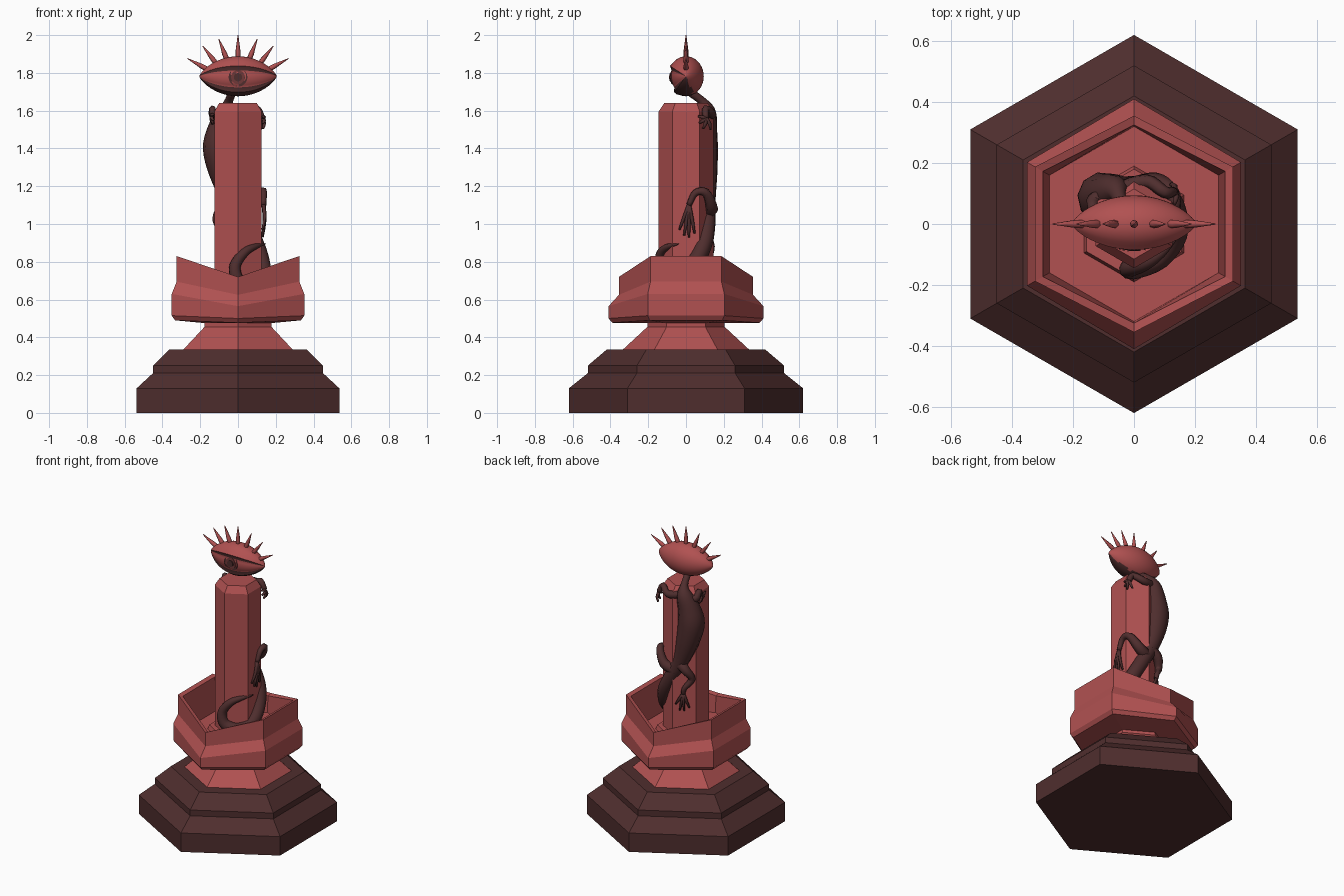
import bpy, bmesh, math
from mathutils import Vector

if "Cube" in bpy.data.objects:
    bpy.data.objects.remove(bpy.data.objects["Cube"])


def material(name, rgb):
    m = bpy.data.materials.new(name)
    m.diffuse_color = (*rgb, 1)
    m.use_nodes = True
    m.node_tree.nodes["Principled BSDF"].inputs["Base Color"].default_value = m.diffuse_color
    return m


RED = material("red_stone", (0.44, 0.083, 0.083))
DARK = material("dark_stone", (0.078, 0.027, 0.027))
IRIS = material("iris_brown", (0.16, 0.04, 0.04))


def finish(name, bm, mats, smooth=False):
    bmesh.ops.recalc_face_normals(bm, faces=bm.faces)
    me = bpy.data.meshes.new(name)
    bm.to_mesh(me)
    bm.free()
    for m in mats:
        me.materials.append(m)
    if smooth:
        for p in me.polygons:
            p.use_smooth = True
    ob = bpy.data.objects.new(name, me)
    bpy.context.collection.objects.link(ob)
    return ob


def bridge(bm, rings):
    for a, b in zip(rings, rings[1:]):
        n = len(a)
        for i in range(n):
            bm.faces.new((a[i], a[(i + 1) % n], b[(i + 1) % n], b[i]))


def hex_stack(name, levels, mat):
    """Six-sided loft; level = (r, z) or (r, z, side r, side z)."""
    bm = bmesh.new()
    rings = []
    for lv in levels:
        r, z, rs, zs = lv if len(lv) == 4 else lv * 2
        ring = []
        for k in range(6):
            a = math.radians(90 + 60 * k)
            rr, zz = (r, z) if k % 3 == 0 else (rs, zs)
            ring.append(bm.verts.new((rr * math.cos(a), rr * math.sin(a), zz)))
        rings.append(ring)
    bridge(bm, rings)
    bm.faces.new(rings[0])
    bm.faces.new(rings[-1])
    return finish(name, bm, [mat])


def tube(name, pts, mat=DARK, sides=8, steps=4):
    """Tapered tube along a smooth path; each point = (x, y, z, radius)."""
    P = [Vector(p) for p in pts]
    P = [2 * P[0] - P[1]] + P + [2 * P[-1] - P[-2]]
    path = []
    for i in range(1, len(P) - 2):
        a, b, c, d = P[i - 1:i + 3]
        for s in range(steps):
            t = s / steps
            path.append(0.5 * (2 * b + (c - a) * t + (2 * a - 5 * b + 4 * c - d) * t * t
                               + (3 * b - a - 3 * c + d) * t ** 3))
    path.append(P[-2])
    bm = bmesh.new()
    rings, u = [], None
    for i, p in enumerate(path):
        t = (path[min(i + 1, len(path) - 1)] - path[max(i - 1, 0)]).xyz.normalized()
        u = t.orthogonal() if u is None else u - t * u.dot(t)
        u.normalize()
        v = t.cross(u)
        r = max(p.w, 0.002)
        rings.append([bm.verts.new(p.xyz + r * (u * math.cos(k * math.tau / sides)
                     + v * math.sin(k * math.tau / sides))) for k in range(sides)])
    bridge(bm, rings)
    bm.faces.new(rings[0])
    bm.faces.new(rings[-1])
    return finish(name, bm, [mat], True)


# stepped base, pedestal, bowl and column
hex_stack("base", [(0.62, 0), (0.62, 0.13), (0.52, 0.21), (0.52, 0.25), (0.42, 0.335)], DARK)
hex_stack("pedestal", [(0.34, 0.33), (0.205, 0.455), (0.205, 0.485)], RED)
hex_stack("bowl", [(0.2, 0.475), (0.39, 0.477, 0.385, 0.49), (0.41, 0.5, 0.405, 0.515),
                   (0.41, 0.565, 0.405, 0.63), (0.355, 0.625, 0.375, 0.695),
                   (0.355, 0.72, 0.375, 0.83), (0.325, 0.712, 0.345, 0.82),
                   (0.32, 0.6), (0.19, 0.6), (0.18, 0.63)], RED)
hex_stack("column", [(0.145, 0.58), (0.145, 1.595), (0.115, 1.64)], RED)

# lizard body from neck to curled tail tip
tube("body_and_tail", [
    (-0.03, 0.02, 1.70, 0.022), (-0.05, 0.09, 1.645, 0.024), (-0.065, 0.11, 1.59, 0.05),
    (-0.09, 0.095, 1.5, 0.072), (-0.102, 0.087, 1.4, 0.084), (-0.08, 0.095, 1.27, 0.073),
    (-0.035, 0.105, 1.13, 0.053), (0.03, 0.11, 1.01, 0.047), (0.09, 0.095, 0.9, 0.046),
    (0.125, 0.05, 0.8, 0.044), (0.135, -0.03, 0.71, 0.042), (0.08, -0.11, 0.67, 0.04),
    (0.0, -0.145, 0.70, 0.036), (-0.015, -0.145, 0.78, 0.03), (0.035, -0.13, 0.85, 0.024),
    (0.09, -0.095, 0.88, 0.016), (0.145, -0.04, 0.895, 0.003)], sides=10)


def limb(name, path, toes):
    """Leg with thin toes fanning from its last point."""
    tube(name, path, sides=6)
    x, y, z = path[-1][:3]
    for i, (tx, ty, tz) in enumerate(toes):
        mid = ((x + tx) / 2 * 1.06, (y + ty) / 2 * 1.06, (z + tz) / 2, 0.010)
        tube(f"{name}_toe_{i}", [(x, y, z, 0.012), mid, (tx, ty, tz, 0.006)], sides=5, steps=2)


limb("right_arm", [(-0.05, 0.11, 1.59, 0.03), (0.04, 0.14, 1.58, 0.024),
                   (0.10, 0.105, 1.61, 0.02), (0.13, 0.105, 1.56, 0.017)],
     [(0.132, 0.065, 1.57), (0.132, 0.07, 1.535), (0.132, 0.09, 1.505), (0.12, 0.13, 1.50)])
limb("left_arm", [(-0.08, 0.10, 1.57, 0.03), (-0.13, 0.08, 1.57, 0.024),
                  (-0.135, 0.05, 1.61, 0.018), (-0.135, 0.03, 1.575, 0.015)],
     [(-0.13, -0.02, 1.58), (-0.13, -0.01, 1.55), (-0.13, 0.02, 1.53), (-0.135, 0.05, 1.53)])
limb("right_leg", [(-0.01, 0.115, 1.06, 0.04), (0.07, 0.135, 1.09, 0.034),
                   (0.125, 0.105, 1.165, 0.025), (0.135, 0.05, 1.165, 0.019),
                   (0.135, 0.015, 1.10, 0.015)],
     [(0.13, -0.035, 0.97), (0.13, -0.01, 0.94), (0.13, 0.015, 0.93), (0.13, 0.045, 0.95)])
limb("left_leg", [(-0.03, 0.115, 1.12, 0.042), (-0.085, 0.125, 1.08, 0.032),
                  (-0.115, 0.10, 1.02, 0.023), (-0.08, 0.13, 0.96, 0.016),
                  (-0.07, 0.13, 0.92, 0.014)],
     [(-0.095, 0.10, 0.82), (-0.07, 0.12, 0.80), (-0.045, 0.13, 0.80), (-0.02, 0.14, 0.84)])

# almond eye head: lens along x, front recessed between the lids
EZ, N, M = 1.782, 36, 24
OPEN = (-50, 25)
bm = bmesh.new()
rings = []
for i in range(M + 1):
    s = -math.cos(math.pi * i / M)
    r = max((1 - s * s), 0.004) ** 0.75
    ring = []
    for k in range(N):
        d = k * 360 / N - 180
        inside = OPEN[0] < d < OPEN[1]
        f = r * (0.86 if inside else 1.04 if OPEN[1] <= d < 36 or -61 < d <= OPEN[0] else 1)
        a = math.radians(d)
        ring.append(bm.verts.new((0.205 * s, -0.094 * f * math.cos(a),
                                  EZ + 0.106 * f * math.sin(a))))
    rings.append(ring)
bridge(bm, rings)
bm.faces.new(rings[0])
bm.faces.new(rings[-1])
for f in bm.faces:
    c = f.calc_center_median()
    d = math.degrees(math.atan2((c.z - EZ) / 0.106, -c.y / 0.094))
    # dark lip under the upper lid and dark lower lid
    f.material_index = int(19 < d < 27 or -115 < d < -42)
eye = finish("eye_head", bm, [RED, DARK], True)
bpy.context.view_layer.objects.active = eye
eye.select_set(True)
bpy.ops.object.shade_smooth_by_angle(angle=math.radians(40))
eye.select_set(False)

# iris rings and pupil as thin plates
for name, r, y, mat in (("iris_rim", 0.05, -0.079, DARK), ("iris", 0.037, -0.082, IRIS),
                        ("pupil", 0.022, -0.085, DARK)):
    bm = bmesh.new()
    bmesh.ops.create_cone(bm, cap_ends=True, segments=20, radius1=r, radius2=r, depth=0.009)
    for v in bm.verts:
        x, yy, z = v.co
        bow = 0.02 * (r / 0.05) ** 2 * (yy / r) ** 2
        v.co = (x, y + z + bow, EZ - 0.005 + yy)
    finish(name, bm, [mat])

# crown of lash spikes, mirrored about the centre
for i, (bx, bz, tx, tz) in enumerate(((0, 1.875, 0, 2.0), (0.058, 1.868, 0.102, 1.98),
                                      (0.112, 1.845, 0.187, 1.942), (0.155, 1.815, 0.267, 1.876))):
    for sx in ((1,) if i == 0 else (1, -1)):
        tube(f"lash_{i}_{'right' if sx > 0 else 'left'}",
             [(sx * bx, 0, bz, 0.012), (sx * (bx + (tx - bx) * 0.3), 0, bz + (tz - bz) * 0.3, 0.014),
              (sx * tx, 0, tz, 0.001)], RED, sides=6, steps=2)
